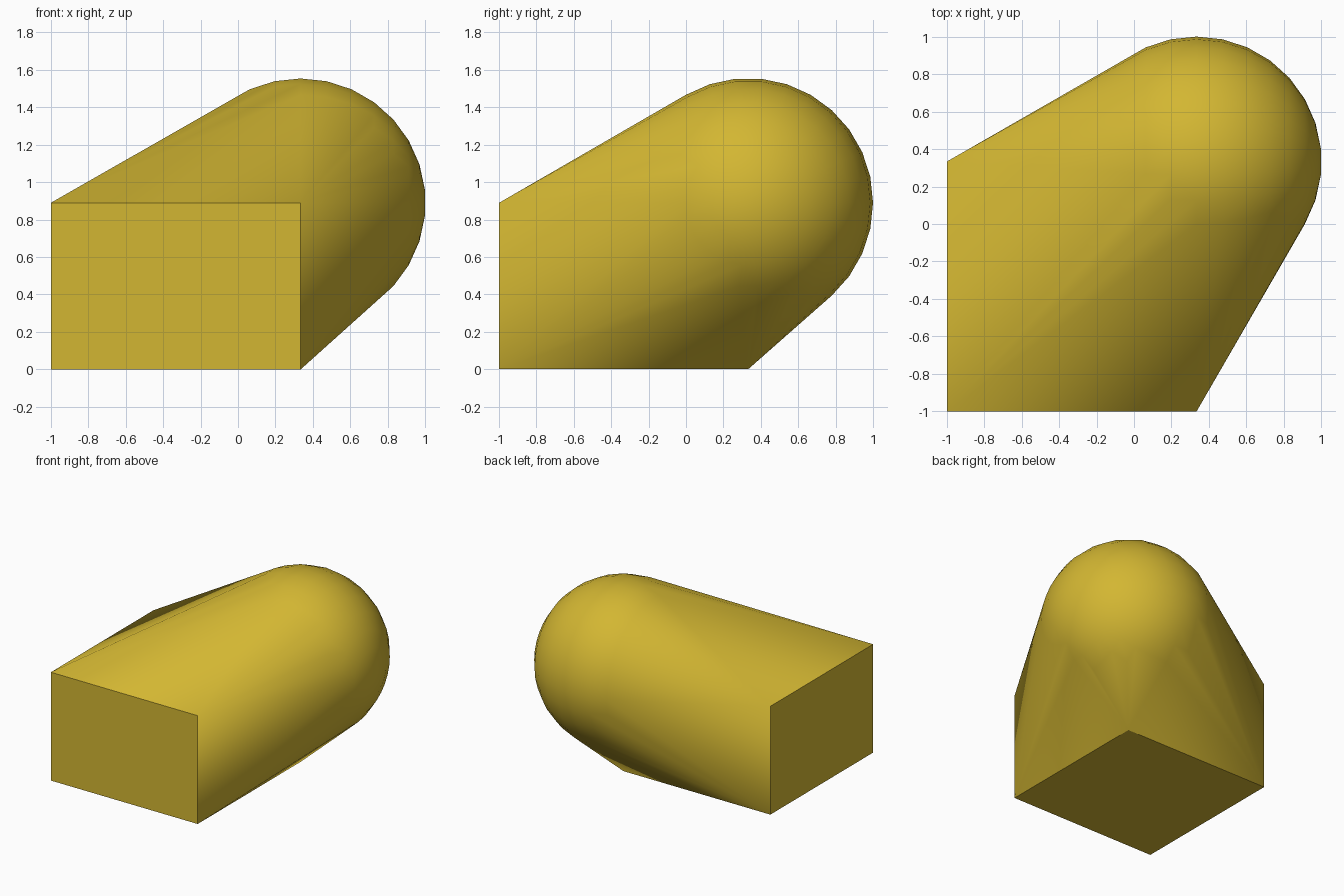
import bpy, bmesh, math

if "Cube" in bpy.data.objects:
    bpy.data.objects.remove(bpy.data.objects["Cube"])

R = 0.667                              # dome radius
CX, CY, CZ = 0.334, 0.333, 0.889       # dome centre = one top corner of the block
LO = -0.999
SIDES = 30

yellow = bpy.data.materials.new("golden yellow")
yellow.diffuse_color = (0.65, 0.47, 0.032, 1)
yellow.use_nodes = True
yellow.node_tree.nodes["Principled BSDF"].inputs["Base Color"].default_value = yellow.diffuse_color

bm = bmesh.new()

# block corners
for x in (LO, CX):
    for y in (-1.0, CY):
        for z in (0.0, CZ):
            bm.verts.new((x, y, z))

# ball made of rings stacked along x
for i in range(SIDES // 2):
    a = math.pi * (i + 0.5) / (SIDES // 2)
    for j in range(SIDES):
        b = 2 * math.pi * j / SIDES
        bm.verts.new((CX + R * math.cos(a),
                      CY + R * math.sin(a) * math.cos(b),
                      CZ + R * math.sin(a) * math.sin(b)))

# skin stretched over block and ball
hull = bmesh.ops.convex_hull(bm, input=bm.verts[:])
inner = {v for v in hull["geom_interior"] + hull["geom_unused"]
         if isinstance(v, bmesh.types.BMVert)}
bmesh.ops.delete(bm, geom=list(inner), context='VERTS')
bmesh.ops.dissolve_limit(bm, angle_limit=0.002, verts=bm.verts[:], edges=bm.edges[:])
bmesh.ops.recalc_face_normals(bm, faces=bm.faces[:])

mesh = bpy.data.meshes.new("rounded_block")
bm.to_mesh(mesh)
bm.free()
mesh.materials.append(yellow)
body = bpy.data.objects.new("rounded_block", mesh)
bpy.context.collection.objects.link(body)

# smooth dome, crisp block edges
bpy.context.view_layer.objects.active = body
body.select_set(True)
bpy.ops.object.shade_smooth_by_angle(angle=math.radians(30))
